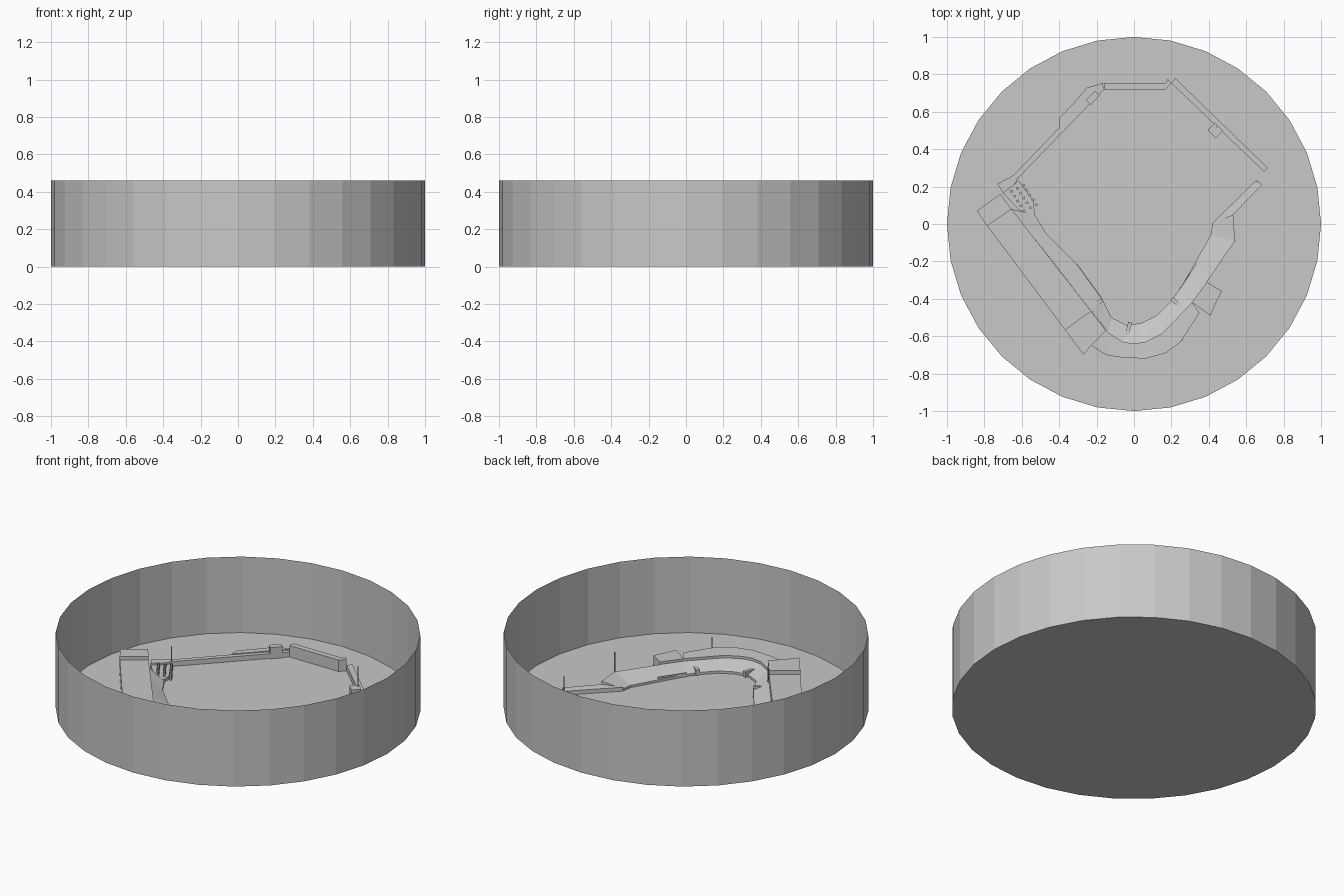
import bpy, bmesh, math
from mathutils import Vector

if "Cube" in bpy.data.objects:
    bpy.data.objects.remove(bpy.data.objects["Cube"])

grey = bpy.data.materials.new("concrete grey")
grey.diffuse_color = (0.58, 0.58, 0.58, 1)
grey.use_nodes = True
grey.node_tree.nodes["Principled BSDF"].inputs["Base Color"].default_value = grey.diffuse_color


def finish(name, bm):
    bmesh.ops.recalc_face_normals(bm, faces=bm.faces)
    mesh = bpy.data.meshes.new(name)
    bm.to_mesh(mesh)
    bm.free()
    mesh.materials.append(grey)
    obj = bpy.data.objects.new(name, mesh)
    bpy.context.collection.objects.link(obj)
    return obj


def strip(name, inner, outer, zi, zo):
    """Solid band between two plan lines, its top rising from zi to zo."""
    bm = bmesh.new()
    rows = []
    for (a, b), (c, d) in zip(inner, outer):
        rows.append([bm.verts.new(p) for p in
                     ((a, b, 0.001), (a, b, zi), (c, d, zo), (c, d, 0.001))])
    for r, s in zip(rows, rows[1:]):
        for k in range(4):
            n = (k + 1) % 4
            bm.faces.new((r[k], r[n], s[n], s[k]))
    bm.faces.new(rows[0])
    bm.faces.new(rows[-1])
    return finish(name, bm)


def prism(name, pts, z):
    bm = bmesh.new()
    face = bm.faces.new([bm.verts.new((x, y, 0.001)) for x, y in pts])
    top = bmesh.ops.extrude_face_region(bm, geom=[face])["geom"]
    for v in top:
        if isinstance(v, bmesh.types.BMVert):
            v.co.z = z
    return finish(name, bm)


def box(name, x, y, length, width, angle, z):
    u = Vector((math.cos(math.radians(angle)), math.sin(math.radians(angle))))
    v = Vector((-u.y, u.x))
    c = Vector((x, y))
    pts = [c + u * length / 2 * i + v * width / 2 * j
           for i, j in ((-1, -1), (1, -1), (1, 1), (-1, 1))]
    return prism(name, pts, z)


def post(name, x, y, r, z, sides=6, tip=1.0):
    bm = bmesh.new()
    bmesh.ops.create_cone(bm, cap_ends=True, segments=sides,
                          radius1=r, radius2=r * tip, depth=z)
    bmesh.ops.translate(bm, verts=bm.verts, vec=(x, y, z / 2 + 0.001))
    return finish(name, bm)


# Surrounding open drum: thin wall and floor
bm = bmesh.new()
low, high = [[bm.verts.new((math.cos(i * math.pi / 16), math.sin(i * math.pi / 16), z))
              for i in range(32)] for z in (0, 0.46)]
bm.faces.new(low[::-1])
for i in range(32):
    j = (i + 1) % 32
    bm.faces.new((low[i], low[j], high[j], high[i]))
finish("drum", bm)

# Outfield walls
strip("left_field_wall", [(-.62, .245), (-.16, .72)], [(-.645, .26), (-.17, .755)], .03, .03)
strip("centre_field_wall", [(-.16, .72), (.17, .72), (.2, .752)],
      [(-.16, .755), (.17, .755), (.18, .775)], .07, .07)
strip("right_field_wall", [(.2, .752), (.695, .28)], [(.22, .78), (.715, .3)], .035, .035)
prism("left_field_terrace", [(-.40, .51), (-.18, .735), (-.16, .755), (-.25, .73),
                            (-.32, .65), (-.40, .565)], .035)
prism("corner_platform", [(-.62, .245), (-.645, .26), (-.73, .215), (-.70, .165),
                         (-.64, .21)], .03)
box("left_scoreboard", -.22, .675, .07, .035, 47, .07)
box("right_scoreboard", .435, .5, .06, .055, -44, .06)

# Long building along the left side, with taller ends
strip("left_building_middle", [(-.655, .08), (-.23, -.465)], [(-.785, -.01), (-.37, -.565)], .095, .095)
strip("left_building_back_end", [(-.715, .16), (-.655, .08)], [(-.84, .07), (-.785, -.01)], .115, .115)
prism("left_building_front_end", [(-.37, -.565), (-.23, -.465), (-.15, -.57),
                                 (-.23, -.65), (-.27, -.70)], .12)

# Sloped lower seating
strip("left_seating", [(-.53, .05), (-.47, -.05), (-.31, -.21), (-.17, -.40)],
      [(-.655, .08), (-.585, -.01), (-.42, -.22), (-.23, -.465)], .015, .05)
strip("home_seating",
      [(-.17, -.40), (-.12, -.50), (-.04, -.54), (.04, -.53), (.12, -.49), (.2, -.41), (.25, -.34)],
      [(-.23, -.465), (-.14, -.58), (-.06, -.63), (.0, -.64), (.06, -.63), (.15, -.585), (.31, -.42)],
      .015, .05)
strip("right_seating", [(.25, -.34), (.33, -.20), (.41, -.06), (.42, .005)],
      [(.31, -.42), (.39, -.31), (.54, -.09), (.53, .05)], .015, .05)
strip("right_line_wall", [(.42, .005), (.655, .235)], [(.53, .05), (.685, .21)], .025, .03)

# Upper concourse behind home
strip("upper_concourse",
      [(-.18, -.52), (-.14, -.58), (-.06, -.63), (.0, -.64), (.06, -.63), (.15, -.585), (.31, -.42)],
      [(-.23, -.65), (-.15, -.70), (-.08, -.712), (.06, -.72), (.17, -.69), (.25, -.63), (.35, -.475)],
      .065, .07)
prism("right_block", [(.31, -.42), (.41, -.49), (.43, -.44), (.47, -.36), (.39, -.31)], .065)

# Dugouts and field-side barriers
for n, (x, y, l, w, a, z) in enumerate((
        (-.19, -.42, .05, .02, 35, .035), (.22, -.415, .05, .02, -40, .035),
        (-.03, -.56, .02, .07, -15, .035))):
    box(f"dugout_{n}", x, y, l, w, a, z)
for n, (x, y, l, a) in enumerate(((-.24, -.305, .22, -54), (.29, -.28, .17, 56),
                                 (-.46, -.15, .05, -55), (-.42, -.165, .03, 40))):
    box(f"barrier_{n}", x, y, l, .004, a, .026)

# Planted corner terrace
prism("planted_terrace", [(-.70, .165), (-.64, .21), (-.62, .235), (-.54, .13),
                         (-.53, .05), (-.57, .05), (-.62, .08)], .02)
for row in range(5):
    for col in range(3):
        x = -.655 + .017 * row + .032 * col
        y = .175 - .026 * row + .016 * col
        post(f"shrub_{row}_{col}", x, y, .008, .04)

# Light masts and foul poles
for n, (x, y, z) in enumerate(((-.62, .25, .12), (.66, .225, .11), (.54, -.09, .17),
                              (.44, .52, .18), (.26, -.62, .13), (-.22, -.47, .14))):
    post(f"mast_{n}", x, y, .003, z)
